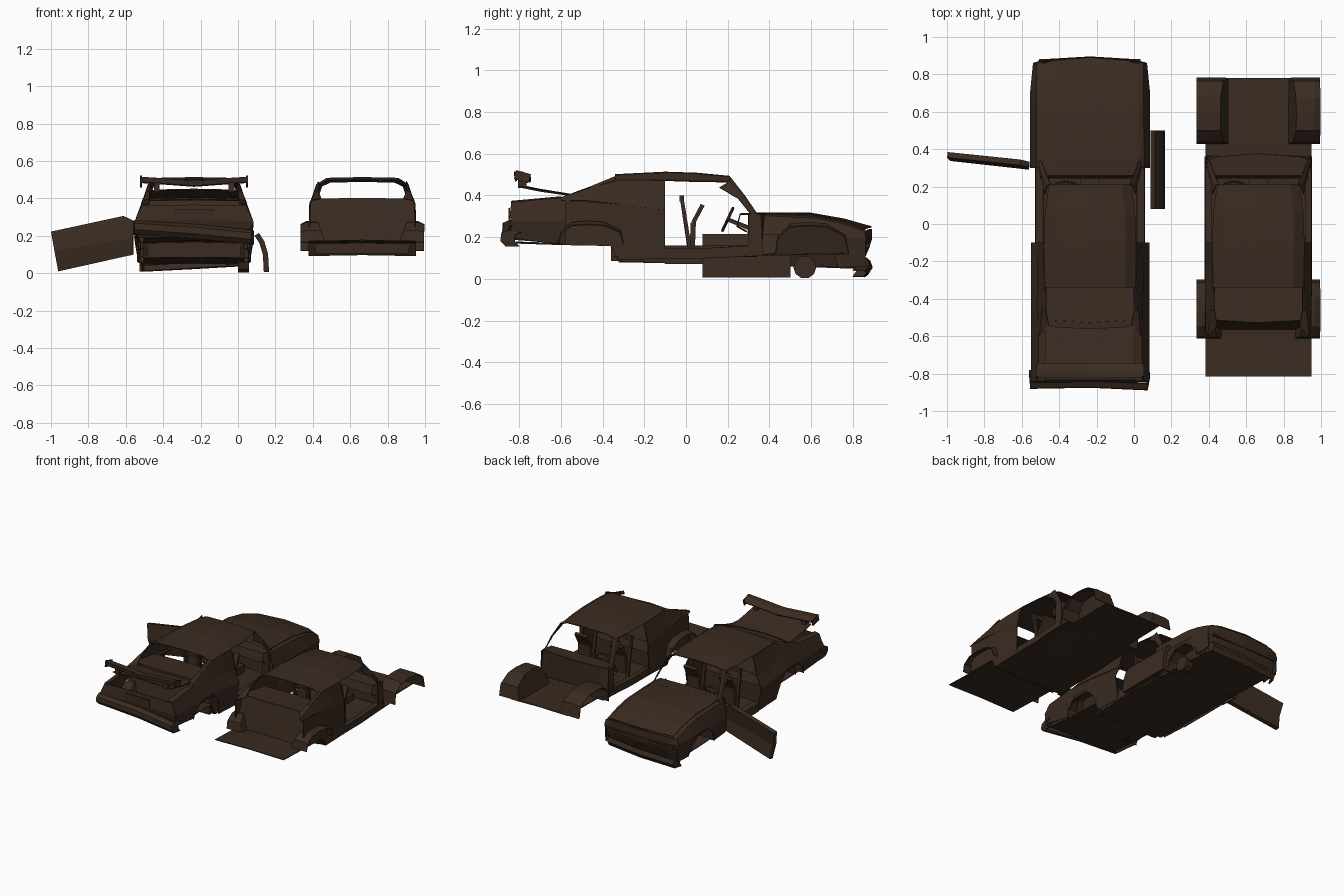
import bpy, bmesh, math
from mathutils import Vector

rust = bpy.data.materials.new("rusty dark brown")
rust.diffuse_color = (0.042, 0.024, 0.015, 1)


def finish(name, bm, cx, mirror=False, thick=0):
    bmesh.ops.recalc_face_normals(bm, faces=bm.faces)
    me = bpy.data.meshes.new(name)
    bm.to_mesh(me)
    bm.free()
    me.materials.append(rust)
    ob = bpy.data.objects.new(name, me)
    bpy.context.collection.objects.link(ob)
    ob.location.x = cx
    if thick:
        s = ob.modifiers.new("thickness", 'SOLIDIFY')
        s.thickness, s.offset = thick, 0
    if mirror:
        ob.modifiers.new("mirror", 'MIRROR')
    return ob


def sheet(name, rows, cx, mirror=False, thick=0.006):
    """Panel through rows of points."""
    bm = bmesh.new()
    g = [[bm.verts.new(p) for p in r] for r in rows]
    for a, b in zip(g, g[1:]):
        for i in range(len(a) - 1):
            bm.faces.new((a[i], a[i + 1], b[i + 1], b[i]))
    return finish(name, bm, cx, mirror, thick)


def beam(name, p, q, w, h, cx, mirror=False):
    """Square bar from p to q."""
    p, q = Vector(p), Vector(q)
    d = (q - p).normalized()
    s = d.cross(Vector((0, 0, 1)))
    s = s.normalized() if s.length > 0.01 else Vector((1, 0, 0))
    u = s.cross(d)
    bm = bmesh.new()
    ends = [[bm.verts.new(c + s * w / 2 * a + u * h / 2 * b)
             for a, b in ((-1, -1), (1, -1), (1, 1), (-1, 1))] for c in (p, q)]
    for i in range(4):
        j = (i + 1) % 4
        bm.faces.new((ends[0][i], ends[0][j], ends[1][j], ends[1][i]))
    bm.faces.new(ends[0])
    bm.faces.new(ends[1])
    return finish(name, bm, cx, mirror)


def box(name, lo, hi, cx, mirror=False):
    ym, zm = (lo[1] + hi[1]) / 2, (lo[2] + hi[2]) / 2
    return beam(name, (lo[0], ym, zm), (hi[0], ym, zm), hi[1] - lo[1], hi[2] - lo[2], cx, mirror)


def span(w, y, z, drop=0.0, bow=0.0):
    """Symmetric cross-car row with dropped edges."""
    return [(-w, y, z - drop), (-0.78 * w, y + bow / 2, z), (0, y + bow, z + 0.004),
            (0.78 * w, y + bow / 2, z), (w, y, z - drop)]


def well(name, y0, y1, x0, x1, zb, zt, cx):
    """Faceted wheel arch tub with sloping inner wall, both sides."""
    prof = ((0, 0), (0.03, 0.55), (0.2, 0.95), (0.45, 1), (0.7, 0.95), (0.95, 0.6), (1, 0))
    rows = []
    for t, k in prof:
        y, z = y0 + t * (y1 - y0), zb + k * (zt - zb)
        rows.append([(x1, y, z - 0.015 * k), (x1 - 0.03, y, z), (x0 + 0.04 * k, y, z), (x0, y, zb)])
    sheet(name, rows, cx, True)


def cabin(n, cx, floor_z):
    # roof and rear side pillars
    sheet(n + "roof", [span(0.22, 0.21, 0.487, 0.022), span(0.24, 0.05, 0.502, 0.035),
                       span(0.245, -0.1, 0.507, 0.035), span(0.24, -0.34, 0.495, 0.025)], cx)
    sheet(n + "rear_pillar", [[(0.245, -0.1, 0.472), (0.28, -0.1, 0.33)],
                              [(0.245, -0.24, 0.472), (0.282, -0.24, 0.345)],
                              [(0.24, -0.34, 0.472), (0.282, -0.34, 0.36)],
                              [(0.255, -0.46, 0.435), (0.28, -0.48, 0.375)],
                              [(0.268, -0.6, 0.39), (0.278, -0.6, 0.375)]], cx, True)
    sheet(n + "rear_window_edge", [[(0.235, -0.34, 0.49), (0.245, -0.34, 0.47)],
                                   [(0.235, -0.46, 0.44), (0.255, -0.46, 0.433)],
                                   [(0.22, -0.54, 0.4), (0.268, -0.6, 0.388)]], cx, True)
    # windscreen frame
    sheet(n + "windscreen_pillar", [[(0.21, 0.212, 0.487), (0.228, 0.205, 0.465), (0.242, 0.16, 0.438)],
                                    [(0.24, 0.28, 0.4), (0.252, 0.275, 0.392), (0.258, 0.25, 0.385)],
                                    [(0.262, 0.34, 0.312), (0.27, 0.33, 0.31), (0.275, 0.31, 0.31)]], cx, True)
    # shelf, bulkhead, firewall and dashboard
    sheet(n + "parcel_shelf", [span(0.24, -0.3, 0.385), span(0.275, -0.5, 0.396, 0, -0.025)], cx)
    sheet(n + "rear_bulkhead", [span(0.275, -0.5, 0.396, 0, -0.025), span(0.28, -0.56, 0.17)], cx)
    sheet(n + "firewall", [span(0.275, 0.34, 0.31, 0, 0.035), span(0.275, 0.36, floor_z + 0.02)], cx)
    sheet(n + "dashboard", [span(0.275, 0.34, 0.312, 0, 0.035), span(0.265, 0.26, 0.308),
                            span(0.265, 0.245, 0.25), span(0.265, 0.29, 0.225)], cx)
    box(n + "tunnel", (-0.05, -0.1, floor_z), (0.05, 0.34, floor_z + 0.055), cx)
    # seats
    box(n + "rear_bench", (-0.25, -0.36, floor_z), (0.25, -0.2, 0.21), cx)
    sheet(n + "rear_backrest", [span(0.25, -0.34, 0.2), span(0.24, -0.4, 0.38)], cx)
    beam(n + "seat_frame_post", (0.09, 0.025, floor_z), (0.09, -0.02, 0.385), 0.02, 0.018, cx, True)
    beam(n + "seat_frame_post_outer", (0.2, 0.025, floor_z), (0.2, -0.02, 0.385), 0.02, 0.018, cx, True)
    beam(n + "seat_frame_top", (0.08, -0.02, 0.385), (0.21, -0.02, 0.385), 0.02, 0.03, cx, True)
    beam(n + "seat_brace", (0.145, 0.03, 0.14), (0.145, 0.035, 0.27), 0.1, 0.025, cx, True)
    beam(n + "seat_brace_top", (0.145, 0.035, 0.27), (0.145, 0.08, 0.355), 0.1, 0.02, cx, True)
    # steering wheel
    bpy.ops.mesh.primitive_torus_add(major_segments=12, minor_segments=4, major_radius=0.06,
                                     minor_radius=0.007, location=(cx - 0.13, 0.2, 0.285),
                                     rotation=(math.radians(65), 0, 0))
    bpy.context.object.name = n + "steering_wheel"
    bpy.context.object.data.materials.append(rust)
    beam(n + "steering_column", (-0.13, 0.2, 0.285), (-0.13, 0.3, 0.245), 0.02, 0.02, cx)
    beam(n + "steering_spoke", (-0.187, 0.2, 0.285), (-0.073, 0.2, 0.285), 0.01, 0.012, cx)


# ---------- stripped shell on the right ----------
R = 0.665
cabin("stripped_", R, 0.105)
sheet("stripped_floor", [span(0.283, y, z) for y, z in
      ((-0.815, 0.172), (-0.6, 0.165), (-0.36, 0.16), (-0.325, 0.095), (0.05, 0.1), (0.43, 0.115))], R)
sheet("stripped_front_floor", [span(0.235, 0.42, 0.115), span(0.235, 0.78, 0.12)], R)
sheet("stripped_side_panel", [[(0.28, -0.1, 0.33), (0.285, -0.1, 0.1)],
                              [(0.282, -0.34, 0.36), (0.285, -0.32, 0.093)],
                              [(0.28, -0.36, 0.362), (0.285, -0.36, 0.16)],
                              [(0.278, -0.58, 0.376), (0.285, -0.58, 0.165)]], R, True)
sheet("stripped_sill", [[(0.25, y, z + 0.045), (0.282, y, z + 0.045), (0.285, y, z)]
                        for y, z in ((-0.1, 0.1), (0.1, 0.1), (0.36, 0.115))], R, True)
sheet("stripped_hinge_post", [[(0.275, 0.3, 0.31), (0.28, 0.3, 0.11)],
                              [(0.275, 0.36, 0.31), (0.28, 0.37, 0.11)]], R, True)
well("stripped_front_wheel_tub", 0.43, 0.78, 0.165, 0.33, 0.12, 0.27, R)
well("stripped_rear_wheel_tub", -0.61, -0.3, 0.2, 0.33, 0.165, 0.275, R)

# ---------- wrecked car on the left ----------
L = -0.235
cabin("wreck_", L, 0.085)
sheet("wreck_floor", [span(0.27, y, z) for y, z in
      ((-0.83, 0.19), (-0.6, 0.172), (-0.36, 0.165), (-0.32, 0.082), (0.3, 0.07), (0.84, 0.05))], L)
# rear quarters with wheel opening: y, top z, bottom z
quarter = ((-0.84, 0.365, 0.2), (-0.62, 0.385, 0.165), (-0.6, 0.385, 0.21), (-0.55, 0.38, 0.262),
           (-0.4, 0.37, 0.262), (-0.34, 0.36, 0.2), (-0.31, 0.358, 0.085), (-0.1, 0.335, 0.075))
sheet("wreck_rear_quarter", [[(0.24, y, t + 0.006), (0.275, y, t), (0.314, y, 0.278 - max(0, y + 0.4) * 0.1),
                              (0.29 if b < 0.2 else 0.31, y, b)] for y, t, b in quarter], L, True)
# front fenders with wheel opening
fender = ((0.3, 0.312, 0.07), (0.43, 0.31, 0.06), (0.46, 0.308, 0.13), (0.52, 0.305, 0.178),
          (0.63, 0.3, 0.178), (0.7, 0.285, 0.13), (0.73, 0.28, 0.055), (0.86, 0.238, 0.06))
sheet("wreck_front_fender", [[(0.25, y, t), (0.285, y, t - 0.012), (0.318 - max(0, y - 0.7) * 0.1, y, 0.195),
                              (0.295 if b < 0.1 else 0.308, y, b)] for y, t, b in fender], L, True)
well("wreck_front_wheel_tub", 0.43, 0.74, 0.16, 0.305, 0.06, 0.2, L)
well("wreck_rear_wheel_tub", -0.62, -0.31, 0.2, 0.305, 0.165, 0.275, L)
sheet("wreck_sill", [[(0.25, y, 0.135), (0.29, y, 0.13), (0.29, y, 0.07)] for y in (-0.1, 0.32)], L, True)
sheet("wreck_hinge_post", [[(0.28, 0.3, 0.31), (0.29, 0.3, 0.08)],
                           [(0.2, 0.34, 0.31), (0.2, 0.34, 0.08)]], L, True)
# hood and nose
sheet("wreck_hood", [span(0.262, 0.31, 0.312, 0, 0.035), span(0.262, 0.6, 0.31, 0.005),
                     span(0.26, 0.76, 0.282, 0.008), span(0.26, 0.855, 0.245, 0.006, 0.035)], L)
sheet("wreck_nose", [span(0.296, 0.855, 0.236, 0.012, 0.035), span(0.302, 0.86, 0.19, 0, 0.03),
                     span(0.285, 0.85, 0.13, 0, 0.02), span(0.28, 0.83, 0.05)], L)
box("wreck_grille_bar", (-0.27, 0.858, 0.15), (0.27, 0.882, 0.168), L)
sheet("wreck_front_bumper", [[(x, y - 0.012, z + 0.03), (x, y, z), (x, y - 0.02, z - 0.03)]
                             for x, y, z in ((-0.285, 0.82, 0.04), (-0.27, 0.875, 0.04), (0, 0.89, 0.055),
                                             (0.265, 0.875, 0.07), (0.28, 0.82, 0.07))], L, thick=0.012)
# tail panel, plate recess, rear deck, bumper
sheet("wreck_tail", [span(0.275, -0.835, 0.362), span(0.313, -0.845, 0.28),
                     span(0.305, -0.835, 0.24), span(0.285, -0.815, 0.19)], L)
box("wreck_plate_panel", (-0.1, -0.851, 0.285), (0.1, -0.843, 0.34), L)
sheet("wreck_rear_deck", [span(0.26, -0.5, 0.392, 0, -0.025), span(0.26, -0.57, 0.388, 0, -0.02)], L)
sheet("wreck_bumper", [[(x, y + 0.01, z + 0.03), (x, y - 0.02, z + 0.015), (x, y - 0.022, z - 0.015), (x, y, z - 0.04)]
                       for x, y, z in ((-0.32, -0.79, 0.245), (-0.316, -0.855, 0.25), (0, -0.848, 0.228),
                                       (0.305, -0.863, 0.198), (0.315, -0.8, 0.195))], L, thick=0.012)
# raised trunk lid with spoiler
sheet("wreck_trunk_lid", [span(0.24, -0.54, 0.402, 0.004, -0.02), span(0.24, -0.7, 0.425, 0.004),
                          span(0.24, -0.8, 0.445, 0.004)], L)
sheet("wreck_spoiler", [[(x, -0.745, z - 0.014), (x, -0.785, z + 0.01), (x, -0.82, z + 0.012), (x, -0.815, z - 0.012)]
                        for x, z in ((-0.285, 0.5), (-0.2, 0.495), (0, 0.48), (0.2, 0.495), (0.28, 0.5))],
      L, thick=0.01)
beam("wreck_spoiler_end", (0.283, -0.75, 0.48), (0.283, -0.82, 0.5), 0.01, 0.045, L, True)
beam("wreck_spoiler_leg", (0.2, -0.785, 0.435), (0.2, -0.785, 0.495), 0.03, 0.04, L, True)
# brake drum at the front right
bpy.ops.mesh.primitive_cylinder_add(vertices=10, radius=0.055, depth=0.06, location=(0.03, 0.57, 0.056),
                                    rotation=(0, math.pi / 2, 0))
bpy.context.object.name = "wreck_brake_drum"
bpy.context.object.data.materials.append(rust)
# sagging open door and detached door leaning on the car
sheet("open_door", [[(-0.56, 0.318, 0.1), (-0.56, 0.305, 0.19), (-0.56, 0.318, 0.28)],
                    [(-0.61, 0.324, 0.09), (-0.61, 0.311, 0.18), (-0.61, 0.33, 0.304)],
                    [(-0.96, 0.366, 0.012), (-0.98, 0.352, 0.12), (-0.998, 0.37, 0.22)]], 0, thick=0.03)
sheet("loose_door", [[(0.1, y, 0.208), (0.128, y, 0.165), (0.147, y, 0.1), (0.152, y, 0.006)]
                     for y in (0.08, 0.5)], 0, thick=0.028)
